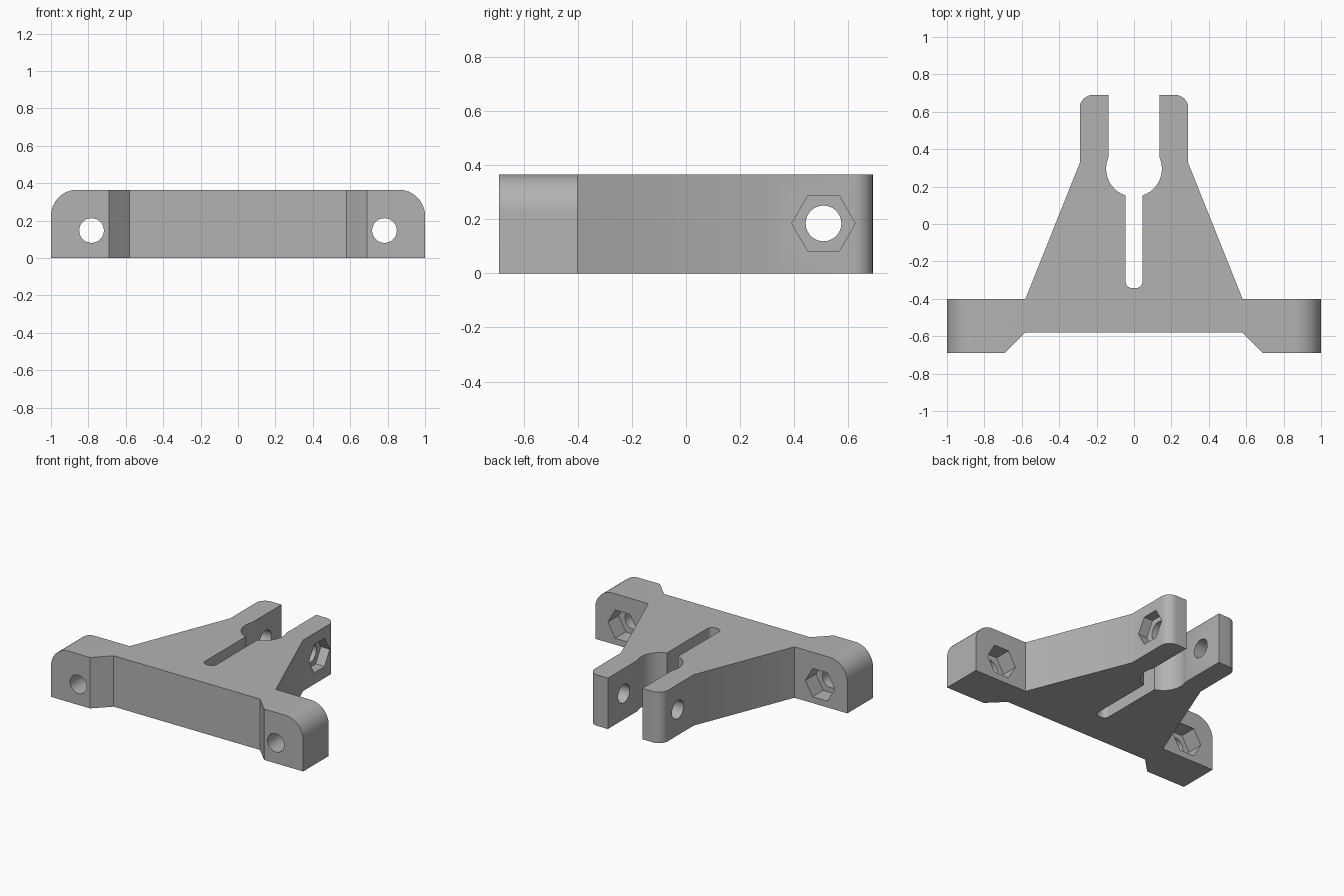
import bpy
import bmesh
import math
from mathutils import Matrix

if "Cube" in bpy.data.objects:
    bpy.data.objects.remove(bpy.data.objects["Cube"], do_unlink=True)

HEIGHT = 0.365
HOLE_RADIUS = 0.066
NUT_RADIUS = 0.117

grey = bpy.data.materials.new("grey plastic")
grey.use_nodes = True
colour = (0.45, 0.45, 0.45, 1)
grey.diffuse_color = colour
grey.node_tree.nodes["Principled BSDF"].inputs["Base Color"].default_value = colour


def add_object(name, bm):
    mesh = bpy.data.meshes.new(name)
    bmesh.ops.recalc_face_normals(bm, faces=bm.faces)
    bm.to_mesh(mesh)
    bm.free()
    mesh.materials.append(grey)
    obj = bpy.data.objects.new(name, mesh)
    bpy.context.collection.objects.link(obj)
    return obj


def arc(cx, cy, radius, start, end, steps):
    angles = [math.radians(start + (end - start) * i / steps) for i in range(steps + 1)]
    return [(cx + radius * math.cos(a), cy + radius * math.sin(a)) for a in angles]


# Half outline, from the slot end round the keyhole, arm and mounting lug
slot, gap, hub, hub_y = 0.045, 0.137, 0.149, 0.295
hub_start = math.degrees(math.acos(slot / hub))
hub_end = math.degrees(math.acos(gap / hub))
half = arc(0.01, -0.308, 0.035, -90, 0, 6)
half += arc(0, hub_y, hub, -hub_start, hub_end, 16)
half += [(gap, 0.69)]
half += arc(0.22, 0.62, 0.07, 90, 0, 8)
half += [(0.29, 0.325), (0.58, -0.40), (1, -0.40), (1, -0.69), (0.69, -0.69), (0.58, -0.58)]
outline = half + [(-x, y) for x, y in reversed(half)]

# Bracket body: the outline extruded upwards
bm = bmesh.new()
base = bm.faces.new([bm.verts.new((x, y, 0)) for x, y in outline])
top = bmesh.ops.extrude_face_region(bm, geom=[base])["geom"]
bmesh.ops.translate(bm, vec=(0, 0, HEIGHT), verts=[v for v in top if isinstance(v, bmesh.types.BMVert)])

# Round the upper outer edge of both lugs
ends = [e for e in bm.edges if all(abs(v.co.x) > 0.99 and v.co.z > 0.3 for v in e.verts)]
bmesh.ops.bevel(bm, geom=ends, offset=0.14, segments=12, profile=0.5, affect='EDGES')
body = add_object("bracket_body", bm)


def cut(name, sides, radius, depth, location, axis, turn=0):
    """Cut a prism, centred on location and running along axis, out of the body."""
    tilt = Matrix.Rotation(math.pi / 2, 4, 'Y' if axis == 'X' else 'X')
    place = Matrix.Translation(location) @ tilt @ Matrix.Rotation(math.radians(turn), 4, 'Z')
    bm = bmesh.new()
    bmesh.ops.create_cone(bm, cap_ends=True, segments=sides, radius1=radius,
                          radius2=radius, depth=depth, matrix=place)
    cutter = add_object(name, bm)
    cutter.hide_render = True
    bpy.context.view_layer.objects.active = body
    mod = body.modifiers.new(name, 'BOOLEAN')
    mod.operation = 'DIFFERENCE'
    mod.solver = 'EXACT'
    mod.object = cutter
    bpy.ops.object.modifier_apply(modifier=name)
    bpy.data.objects.remove(cutter, do_unlink=True)


# Lug bolt holes with nut pockets on the rear faces
for side in (-1, 1):
    x = side * 0.783
    cut("lug_hole", 32, HOLE_RADIUS, 0.5, (x, -0.545, 0.147), 'Y')
    cut("lug_nut_pocket", 6, NUT_RADIUS, 0.24, (x, -0.40, 0.147), 'Y', 90)

# Clamp bolt hole through both arms with one nut pocket outside
cut("clamp_hole", 32, HOLE_RADIUS, 1.0, (0, 0.508, 0.184), 'X')
cut("clamp_nut_pocket", 6, NUT_RADIUS, 0.14, (0.29, 0.508, 0.184), 'X', 0)

bpy.ops.object.select_all(action='DESELECT')
body.select_set(True)
bpy.context.view_layer.objects.active = body
bpy.ops.object.shade_smooth_by_angle(angle=math.radians(30))
